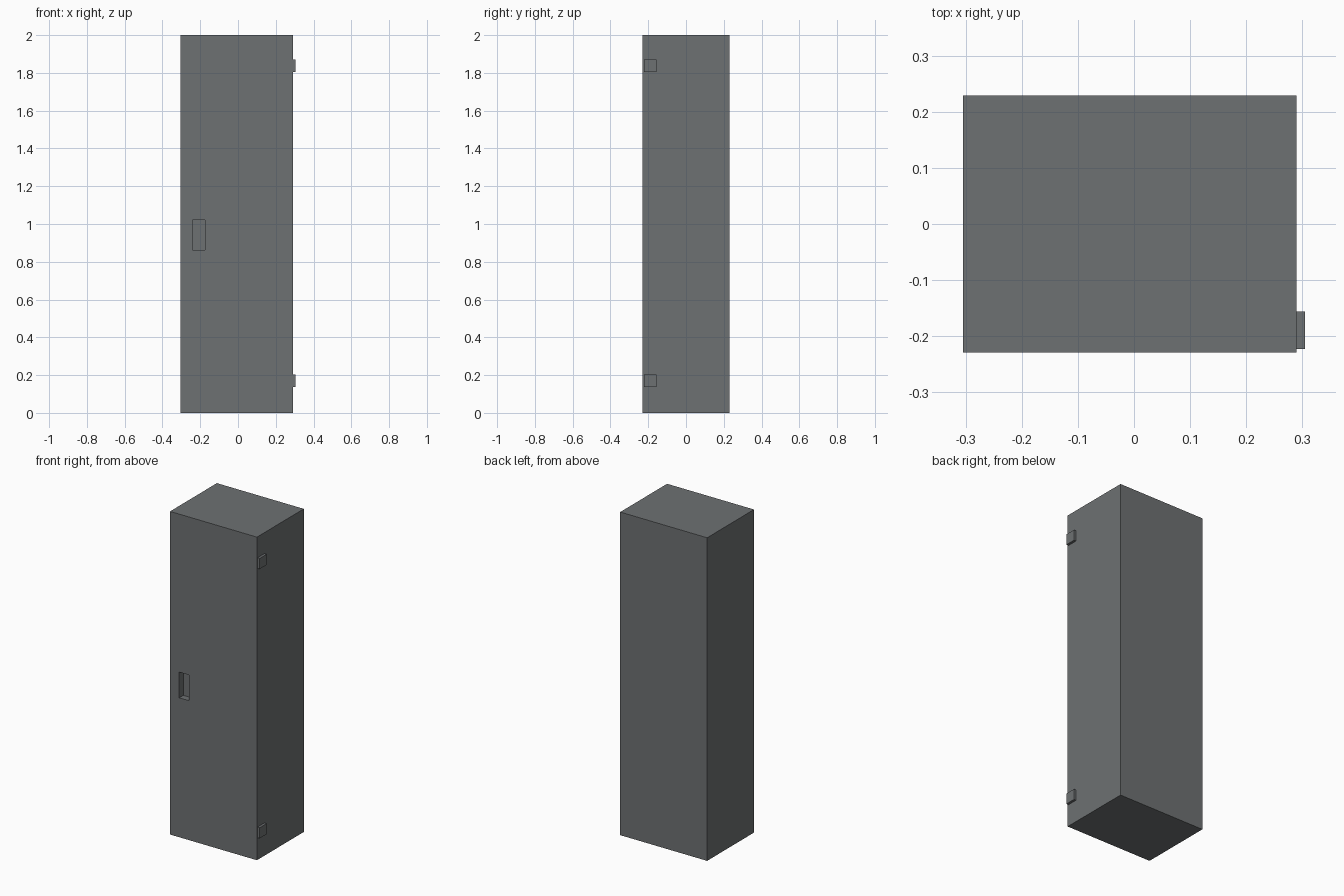
import bpy, bmesh
from mathutils import Matrix, Vector

if "Cube" in bpy.data.objects:
    bpy.data.objects.remove(bpy.data.objects["Cube"])


def material(name, color):
    m = bpy.data.materials.new(name)
    m.diffuse_color = (*color, 1)
    m.use_nodes = True
    m.node_tree.nodes["Principled BSDF"].inputs["Base Color"].default_value = m.diffuse_color
    return m


def box_bmesh(lo, hi):
    lo, hi = Vector(lo), Vector(hi)
    bm = bmesh.new()
    bmesh.ops.create_cube(bm, size=1, matrix=Matrix.Translation((lo + hi) / 2)
                          @ Matrix.Diagonal((*(hi - lo), 1)))
    return bm


def add_object(name, bm, mat):
    bmesh.ops.recalc_face_normals(bm, faces=bm.faces)
    me = bpy.data.meshes.new(name)
    bm.to_mesh(me)
    bm.free()
    me.materials.append(mat)
    ob = bpy.data.objects.new(name, me)
    bpy.context.collection.objects.link(ob)
    return ob


grey = material("dark grey metal", (0.155, 0.165, 0.17))

# Cabinet body
X0, X1, Y0, Y1 = -0.305, 0.29, -0.229, 0.229
bm = box_bmesh((X0, Y0, 0), (X1, Y1, 2))

# Recessed handle: cut the front face along the pocket sides, push the pocket in
HX0, HX1, HZ0, HZ1, DEPTH = -0.242, -0.175, 0.863, 1.022, 0.04
for co, no in (((HX0, 0, 0), (1, 0, 0)), ((HX1, 0, 0), (1, 0, 0)),
               ((0, 0, HZ0), (0, 0, 1)), ((0, 0, HZ1), (0, 0, 1))):
    bmesh.ops.bisect_plane(bm, geom=bm.verts[:] + bm.edges[:] + bm.faces[:],
                           dist=1e-5, plane_co=co, plane_no=no)
pocket = [f for f in bm.faces
          if abs(f.calc_center_median().y - Y0) < 1e-4
          and HX0 < f.calc_center_median().x < HX1
          and HZ0 < f.calc_center_median().z < HZ1]
ext = bmesh.ops.extrude_face_region(bm, geom=pocket)["geom"]
bmesh.ops.delete(bm, geom=[f for f in pocket if f.is_valid], context='FACES_ONLY')
bmesh.ops.translate(bm, vec=(0, DEPTH, 0),
                    verts=[v for v in ext if isinstance(v, bmesh.types.BMVert)])
add_object("cabinet_body", bm, grey)

# Hinges on the right side
for name, z in (("lower_hinge", 0.137), ("upper_hinge", 1.804)):
    add_object(name, box_bmesh((X1 - 0.002, -0.223, z), (0.305, -0.156, z + 0.066)), grey)
